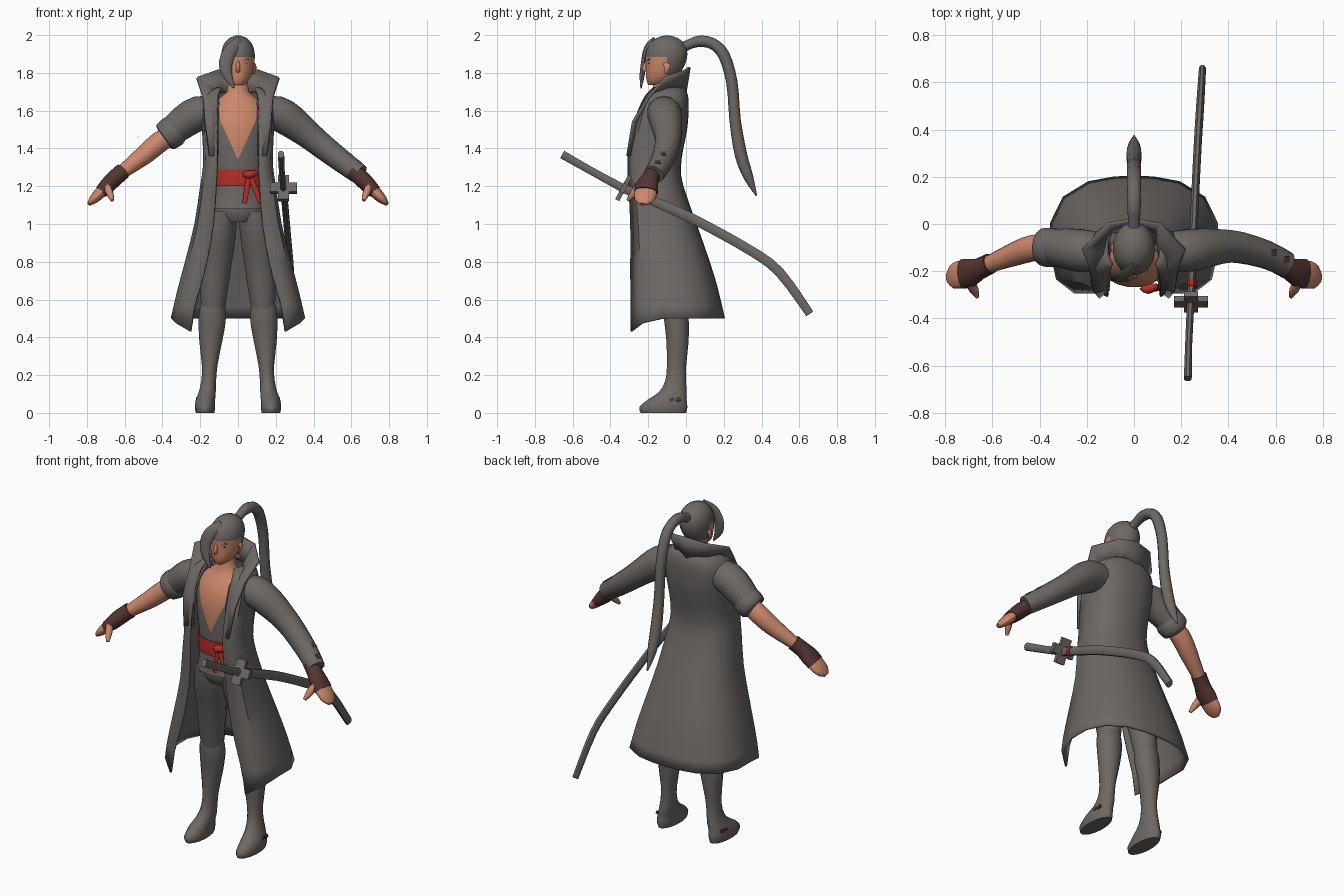
import bpy, bmesh, math
from mathutils import Vector, Euler

cube = bpy.data.objects.get("Cube")
if cube:
    bpy.data.objects.remove(cube, do_unlink=True)


def material(name, r, g, b):
    m = bpy.data.materials.new(name)
    m.use_nodes = True
    m.diffuse_color = (r, g, b, 1)
    for n in m.node_tree.nodes:
        if n.type == 'BSDF_PRINCIPLED':
            n.inputs["Base Color"].default_value = (r, g, b, 1)
            n.inputs["Roughness"].default_value = 0.8
    return m


GREY = material("charcoal cloth", .15, .138, .13)
SKIN = material("tan skin", .60, .245, .145)
RED = material("sash red", .46, .028, .02)
BROWN = material("dark brown leather", .085, .036, .031)


def finish(name, bm, mats, rule=None, angle=50, thick=0):
    """Turn a bmesh into a shaded object; rule picks a material per face centre."""
    bmesh.ops.recalc_face_normals(bm, faces=bm.faces[:])
    if rule:
        for f in bm.faces:
            f.material_index = int(rule(f.calc_center_median()))
    mesh = bpy.data.meshes.new(name)
    bm.to_mesh(mesh)
    bm.free()
    ob = bpy.data.objects.new(name, mesh)
    bpy.context.collection.objects.link(ob)
    for m in mats:
        mesh.materials.append(m)
    bpy.ops.object.select_all(action='DESELECT')
    bpy.context.view_layer.objects.active = ob
    ob.select_set(True)
    bpy.ops.object.shade_smooth_by_angle(angle=math.radians(angle))
    if thick:
        mod = ob.modifiers.new("thickness", 'SOLIDIFY')
        mod.thickness, mod.offset = thick, 0
    return ob


def spline(pts, steps):
    """Smooth a list of points and radii."""
    pts = [Vector(p) for p in pts]
    out = []
    for i in range(len(pts) - 1):
        p0, p1, p2 = pts[max(i - 1, 0)], pts[i], pts[i + 1]
        p3 = pts[min(i + 2, len(pts) - 1)]
        for k in range(steps):
            t = k / steps
            out.append(.5 * (2 * p1 + (p2 - p0) * t + (2 * p0 - 5 * p1 + 4 * p2 - p3) * t * t
                             + (3 * p1 - p0 - 3 * p2 + p3) * t ** 3))
    return out + [pts[-1]]


def sweep(name, pts, mats, side=1, sides=14, steps=2, level=False, ref=(0, 1, 0),
          cuts=(), rule=None, angle=50):
    """Oval tube through (x, y, z, ra, rb); level keeps the rings horizontal."""
    pts = [(side * p[0], *p[1:4], p[4] if len(p) > 4 else p[3]) for p in pts]
    pts = spline(pts, steps)
    bm = bmesh.new()
    rings = []
    for i, p in enumerate(pts):
        c = Vector(p[:3])
        if level:
            a, b = Vector((1, 0, 0)), Vector((0, 1, 0))
        else:
            t = (Vector(pts[min(i + 1, len(pts) - 1)][:3])
                 - Vector(pts[max(i - 1, 0)][:3])).normalized()
            a = Vector(ref)
            a = (a - a.dot(t) * t).normalized()
            b = t.cross(a)
        angs = [2 * math.pi * (k + .5) / sides for k in range(sides)]
        rings.append([bm.verts.new(c + a * p[3] * math.cos(w) + b * p[4] * math.sin(w))
                      for w in angs])
    for r, s in zip(rings, rings[1:]):
        for k in range(sides):
            j = (k + 1) % sides
            bm.faces.new((r[k], r[j], s[j], s[k]))
    bm.faces.new(rings[0])
    bm.faces.new(rings[-1])
    for co, no in cuts:
        bmesh.ops.bisect_plane(bm, geom=bm.verts[:] + bm.edges[:] + bm.faces[:],
                               plane_co=co, plane_no=no)
    return finish(name, bm, mats, rule, angle)


def sheet(name, half_rows, mat, thick):
    """Open cloth sheet; each row runs from the front edge to the back middle."""
    bm = bmesh.new()
    rows = []
    for h in half_rows:
        full = h + [(-x, y, z) for x, y, z in h[-2::-1]]
        rows.append([bm.verts.new(p) for p in full])
    for r, s in zip(rows, rows[1:]):
        for k in range(len(r) - 1):
            bm.faces.new((r[k], r[k + 1], s[k + 1], s[k]))
    return finish(name, bm, [mat], thick=thick)


def box(name, loc, size, mat, rot=(0, 0, 0)):
    bm = bmesh.new()
    bmesh.ops.create_cube(bm, size=1)
    turn = Euler([math.radians(a) for a in rot]).to_matrix()
    for v in bm.verts:
        v.co = turn @ Vector([c * s for c, s in zip(v.co, size)]) + Vector(loc)
    return finish(name, bm, [mat], angle=30)


# Long coat, open at the front
outline = [(.93, .12), (1, .35), (1, .6), (.85, .82), (.55, .95), (.25, .99), (0, 1)]
coat = [(.5, .25, -.29, .35, .2), (.65, .205, -.29, .315, .165), (.8, .165, -.29, .275, .12),
        (1, .13, -.29, .225, .05), (1.2, .115, -.3, .195, -.02), (1.3, .11, -.305, .18, -.033),
        (1.4, .11, -.3, .18, -.02), (1.5, .11, -.28, .185, 0), (1.6, .11, -.25, .19, .008),
        (1.68, .105, -.21, .17, .005), (1.72, .09, -.17, .11, -.015)]
rows = []
for z, edge, front, w, back in spline(coat, 2):
    row = [(edge, front, z)] + [(w * u, front + (back - front) * v, z) for u, v in outline]
    rows.append(row)
for i, drop in enumerate((.07, .025)):
    x, y, z = rows[0][i]
    rows[0][i] = (x, y, z - drop)
sheet("long_coat", rows, GREY, .012)

# Flared collar with lapels
base = [(.105, -.275, 1.36), (.105, -.265, 1.52), (.1, -.22, 1.64), (.105, -.13, 1.69),
        (.08, -.035, 1.7), (0, -.005, 1.69)]
rim = [(.15, -.31, 1.36), (.175, -.28, 1.54), (.185, -.2, 1.67), (.217, -.11, 1.775),
       (.11, 0, 1.815), (0, .018, 1.83)]
sheet("collar", [base, rim], GREY, .014)

# Torso with open shirt, cut along a V
cuts = [((0, 0, 1.34), (s * 2.2, 0, -1)) for s in (-1, 1)]
sweep("torso", [(0, -.15, 1.08, .15, .115), (0, -.155, 1.2, .13, .1), (0, -.16, 1.35, .14, .105),
                (0, -.15, 1.5, .155, .118), (0, -.13, 1.6, .15, .11), (0, -.12, 1.66, .11, .08),
                (0, -.12, 1.7, .06, .06), (0, -.11, 1.79, .05, .055)],
      [GREY, SKIN], sides=20, level=True, cuts=cuts,
      rule=lambda c: c.z > 1.34 + 2.2 * abs(c.x) or c.z > 1.67)

# Sash with knot and tails
sweep("sash", [(0, -.157, 1.2, .136, .108), (0, -.157, 1.245, .14, .111),
               (0, -.157, 1.29, .14, .109)], [RED], sides=20, level=True)
sweep("sash_knot", [(.03, -.268, 1.262, .012), (.06, -.275, 1.262, .024),
                    (.1, -.262, 1.27, .012)], [RED], sides=8)
for i, tip in enumerate((.035, .12)):
    sweep(f"sash_tail_{i}", [(.06, -.272, 1.26, .008, .012), (tip * .5 + .03, -.28, 1.19, .006, .014),
                             (tip, -.275, 1.11, .004, .012)], [RED], sides=6)

# Trousers, boots, gloves and hands on both sides
sweep("trouser_seat", [(0, -.14, 1.01, .1, .08), (0, -.14, 1.06, .15, .105),
                       (0, -.145, 1.13, .14, .1)], [GREY], level=True)
for s, label in ((1, "left"), (-1, "right")):
    sweep(label + "_trouser_leg", [(.132, -.06, .54, .06), (.13, -.062, .6, .07, .07),
                                   (.115, -.09, .8, .085, .085), (.098, -.12, .95, .09, .1),
                                   (.085, -.14, 1.07, .082, .1)], [GREY], s, level=True)
    sweep(label + "_boot", [(.174, -.12, 0, .05, .122), (.175, -.12, .03, .055, .13),
                            (.172, -.1, .07, .052, .105), (.163, -.07, .11, .046, .075),
                            (.155, -.055, .17, .04, .056), (.15, -.05, .25, .042, .052),
                            (.144, -.045, .38, .062, .06), (.137, -.05, .48, .073, .066),
                            (.135, -.055, .545, .071, .067), (.133, -.058, .575, .064, .06)],
          [GREY], s, sides=16, level=True)
    for i, y in enumerate((-.04, -.075)):
        box(f"{label}_boot_patch_{i}", (s * .219, y, .07), (.009, .024, .018), BROWN, (20, s * -8, 0))
    sweep(label + "_glove", [(.61, -.168, 1.28, .044), (.655, -.19, 1.24, .046, .044),
                             (.69, -.205, 1.205, .06, .042), (.725, -.212, 1.17, .064, .035)],
          [BROWN], s)
    sweep(label + "_hand", [(.7, -.21, 1.195, .058, .03), (.74, -.215, 1.155, .06, .03),
                            (.77, -.225, 1.125, .05, .022), (.79, -.23, 1.105, .02, .01)], [SKIN], s)
    sweep(label + "_thumb", [(.695, -.245, 1.2, .022), (.678, -.28, 1.16, .02),
                             (.665, -.308, 1.125, .009)], [SKIN], s, sides=8)

# Sleeves: full on the left, rolled up on the right
arm = [(.13, -.12, 1.59, .085), (.21, -.115, 1.585, .092), (.28, -.105, 1.545, .088),
       (.37, -.095, 1.475, .074), (.45, -.1, 1.41, .067), (.56, -.13, 1.325, .06),
       (.645, -.17, 1.262, .054)]
sweep("left_sleeve", arm, [GREY], 1)
sweep("right_sleeve", arm[:4], [GREY], -1)
sweep("right_cuff", [(.325, -.1, 1.505, .076), (.345, -.1, 1.49, .085),
                     (.385, -.097, 1.46, .08), (.392, -.097, 1.455, .06)], [GREY], -1)
sweep("right_forearm", [(.33, -.095, 1.49, .05), (.42, -.1, 1.43, .056), (.5, -.125, 1.362, .051),
                        (.6, -.165, 1.285, .038), (.66, -.19, 1.24, .036)], [SKIN], -1)
for i, (x, y, z) in enumerate(((.592, -.12, 1.371), (.645, -.15, 1.328))):
    box(f"sleeve_patch_{i}", (x, y, z), (.028, .03, .009), BROWN, (0, 37, 0))

# Head with hair coloured above the hairline
cuts = [((0, 0, 1.885), (0, 0, 1)), ((0, -.1, 0), (0, 1, 0)), ((0, 0, 1.79), (0, 0, 1))]
sweep("head", [(0, -.155, 1.735, .028, .045), (0, -.142, 1.76, .056, .068),
               (0, -.122, 1.8, .076, .092), (0, -.108, 1.85, .087, .106),
               (0, -.103, 1.9, .09, .112), (0, -.1, 1.95, .077, .096),
               (0, -.1, 1.983, .048, .06), (0, -.1, 1.997, .014, .018)],
      [SKIN, GREY], sides=20, level=True, cuts=cuts,
      rule=lambda c: c.z > 1.885 or (c.y > -.1 and c.z > 1.79))
sweep("nose", [(0, -.207, 1.86, .008), (0, -.222, 1.825, .013, .012),
               (0, -.212, 1.808, .01)], [SKIN], sides=8)
for s, label in ((1, "left"), (-1, "right")):
    sweep(label + "_ear", [(.08, -.105, 1.85, .016, .008), (.091, -.1, 1.83, .018, .009),
                           (.08, -.11, 1.795, .008, .006)], [SKIN], s, sides=8)
    box(label + "_brow", (s * .038, -.2, 1.868), (.042, .009, .009), GREY, (0, -s * 12, s * 17))
    box(label + "_eye", (s * .037, -.197, 1.85), (.026, .009, .007), BROWN, (0, 0, s * 17))

# Face lock and high ponytail
sweep("hair_lock", [(.012, -.17, 1.965, .012, .03), (-.035, -.208, 1.925, .015, .035),
                    (-.064, -.222, 1.86, .016, .036), (-.058, -.232, 1.79, .014, .027),
                    (-.02, -.238, 1.72, .004, .005)], [GREY], sides=10, steps=3)
sweep("ponytail", [(0, -.03, 1.93, .03), (0, .015, 1.95, .026), (0, .07, 1.967, .03),
                   (0, .14, 1.955, .03), (0, .2, 1.895, .031), (0, .243, 1.75, .03),
                   (0, .26, 1.55, .03), (0, .29, 1.37, .033), (0, .33, 1.25, .026),
                   (0, .373, 1.15, .004)], [GREY], sides=10, steps=3, ref=(1, 0, 0))

# Sheathed curved sword at the left hip
sweep("sword_handle", [(.228, -.655, 1.368, .018, .024), (.232, -.5, 1.28, .016, .022),
                       (.24, -.335, 1.19, .017, .024)], [GREY], sides=8, ref=(1, 0, 0), angle=40)
sweep("sword_sheath", [(.24, -.335, 1.19, .017, .025), (.25, -.1, 1.09, .018, .028),
                       (.257, .07, 1.01, .018, .028), (.27, .336, .863, .018, .028),
                       (.28, .495, .745, .018, .028), (.29, .655, .525, .016, .024)],
      [GREY], sides=8, steps=3, ref=(1, 0, 0), angle=40)
sweep("sword_ring", [(.244, -.27, 1.162, .022, .031), (.245, -.245, 1.151, .022, .031)],
      [RED], sides=8, ref=(1, 0, 0))
for name, size in (("guard_bar_across", (.145, .026, .055)), ("guard_bar_upright", (.06, .024, .145))):
    box(name, (.241, -.33, 1.19), size, GREY, (-28, 0, 0))
